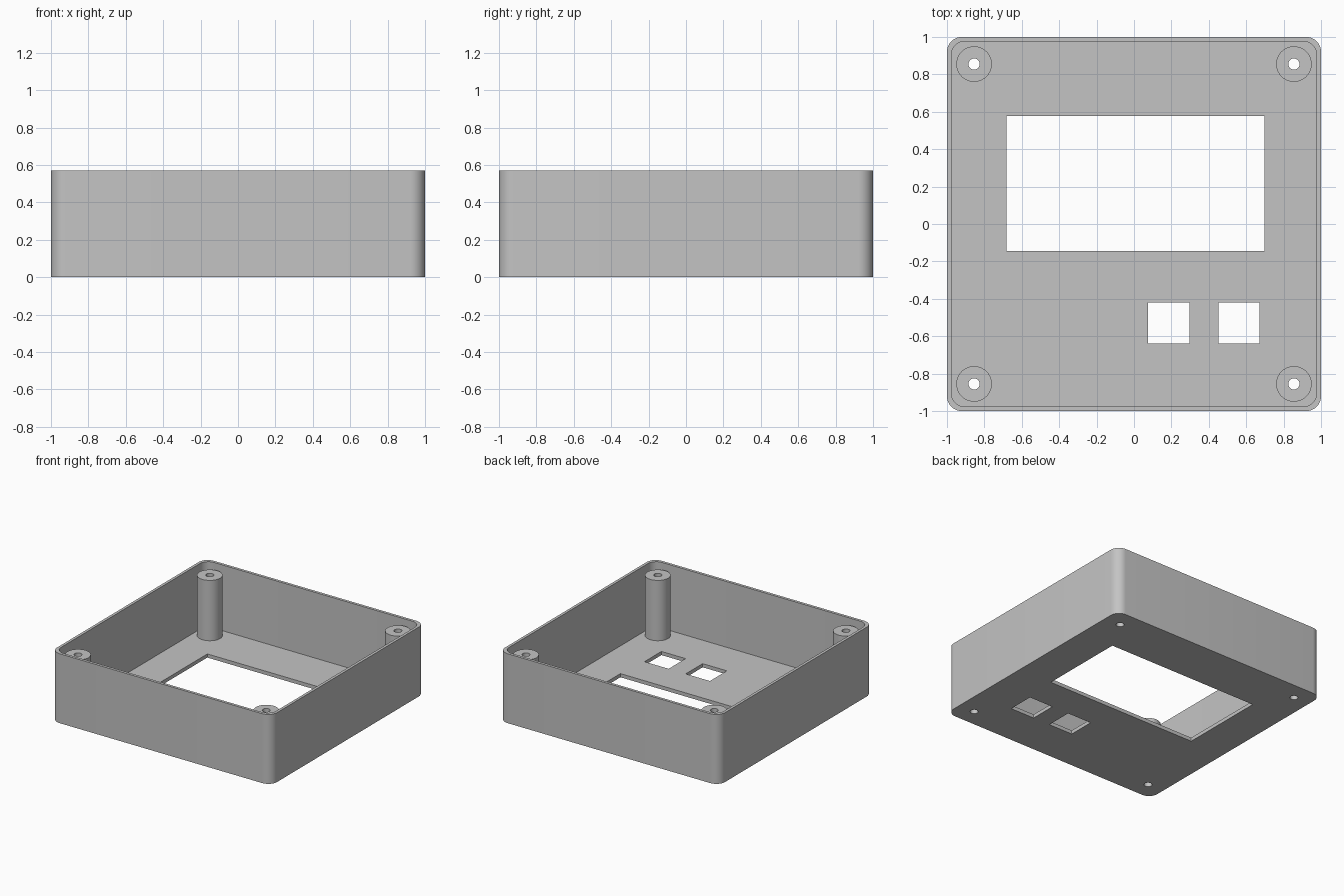
import bpy
import bmesh
from math import cos, sin, pi, radians

HEIGHT = 0.57
FLOOR = 0.03
WALL = 0.023
POST_TOP = 0.526
POST_POS = 0.855
HOLE_R = 0.03

if "Cube" in bpy.data.objects:
    bpy.data.objects.remove(bpy.data.objects["Cube"], do_unlink=True)

grey = bpy.data.materials.new("plain grey")
grey.use_nodes = True
colour = (0.55, 0.55, 0.55, 1)
grey.diffuse_color = colour
grey.node_tree.nodes["Principled BSDF"].inputs["Base Color"].default_value = colour


def rounded_rect(half, radius, steps=10):
    """Outline of a square with rounded corners."""
    c = half - radius
    points = []
    for corner, (sx, sy) in enumerate([(1, 1), (-1, 1), (-1, -1), (1, -1)]):
        for i in range(steps + 1):
            a = (corner + i / steps) * pi / 2
            points.append((sx * c + radius * cos(a), sy * c + radius * sin(a)))
    return points


def circle(x, y, r, n=40):
    return [(x + r * cos(2 * pi * i / n), y + r * sin(2 * pi * i / n)) for i in range(n)]


def rect(x0, x1, y0, y1):
    return [(x0, y0), (x1, y0), (x1, y1), (x0, y1)]


def prism(name, outline, z0, z1):
    """Solid made by raising a flat outline from z0 to z1."""
    bm = bmesh.new()
    face = bm.faces.new([bm.verts.new((x, y, z0)) for x, y in outline])
    raised = bmesh.ops.extrude_face_region(bm, geom=[face])["geom"]
    verts = [v for v in raised if isinstance(v, bmesh.types.BMVert)]
    bmesh.ops.translate(bm, vec=(0, 0, z1 - z0), verts=verts)
    bmesh.ops.recalc_face_normals(bm, faces=bm.faces)
    mesh = bpy.data.meshes.new(name)
    bm.to_mesh(mesh)
    bm.free()
    mesh.materials.append(grey)
    obj = bpy.data.objects.new(name, mesh)
    bpy.context.collection.objects.link(obj)
    return obj


def cut(obj, cutters):
    """Subtract the cutters, bake the result and discard them."""
    for cutter in cutters:
        cutter.hide_render = True
        mod = obj.modifiers.new("cut", 'BOOLEAN')
        mod.operation = 'DIFFERENCE'
        mod.solver = 'EXACT'
        mod.object = cutter
    depsgraph = bpy.context.evaluated_depsgraph_get()
    mesh = bpy.data.meshes.new_from_object(obj.evaluated_get(depsgraph))
    obj.modifiers.clear()
    obj.data = mesh
    for cutter in cutters:
        bpy.data.objects.remove(cutter, do_unlink=True)
    mesh.shade_smooth()
    mesh.set_sharp_from_angle(angle=radians(30))


corners = [("front_left", 1, -1), ("front_right", -1, -1),
           ("back_left", 1, 1), ("back_right", -1, 1)]

# Open-topped case with display window, two button openings and screw holes
case = prism("case", rounded_rect(1, 0.08), 0, HEIGHT)
cutters = [prism("cavity_cutter", rounded_rect(1 - WALL, 0.075), FLOOR, HEIGHT + 0.1)]
openings = [(-0.683, 0.697, -0.144, 0.577),
            (0.076, 0.296, -0.639, -0.419),
            (0.451, 0.671, -0.639, -0.419)]
for bounds in openings:
    cutters.append(prism("opening_cutter", rect(*bounds), -0.1, 0.1))
for _, sx, sy in corners:
    cutters.append(prism("hole_cutter", circle(sx * POST_POS, sy * POST_POS, HOLE_R), -0.1, 0.1))
cut(case, cutters)

# Hollow screw posts in the corners
for label, sx, sy in corners:
    x, y = sx * POST_POS, sy * POST_POS
    post = prism(label + "_screw_post", circle(x, y, 0.095), FLOOR, POST_TOP)
    cut(post, [prism("bore_cutter", circle(x, y, HOLE_R), -0.1, HEIGHT + 0.1)])
